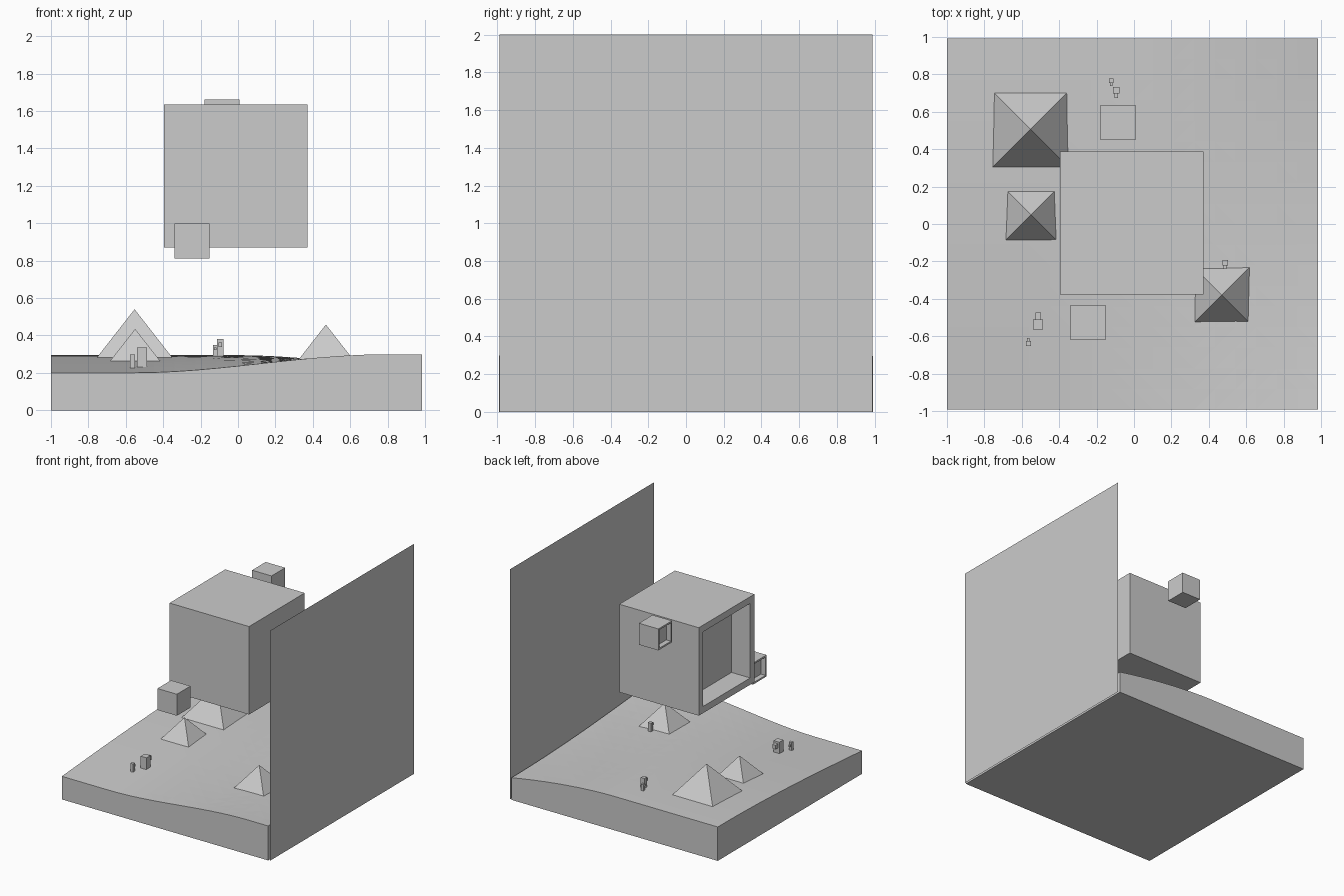
import bpy, bmesh, math
from mathutils import Vector

if "Cube" in bpy.data.objects:
    bpy.data.objects.remove(bpy.data.objects["Cube"])


def make(name, bm):
    bmesh.ops.recalc_face_normals(bm, faces=bm.faces)
    me = bpy.data.meshes.new(name)
    bm.to_mesh(me)
    bm.free()
    ob = bpy.data.objects.new(name, me)
    bpy.context.collection.objects.link(ob)
    return ob


def add_box(bm, lo, hi):
    lo, hi = Vector(lo), Vector(hi)
    verts = bmesh.ops.create_cube(bm, size=1)["verts"]
    for v in verts:
        v.co = (lo + hi) / 2 + v.co * (hi - lo)
    return verts


# Saddle-shaped terrain height
def ground_z(x, y):
    t = min(max((x + 0.55) / 1.35, 0), 1)
    front = 0.2 + 0.1 * t * t * (3 - 2 * t)
    back = 0.295 - 0.105 * max(x, 0) ** 1.75
    return front + (back - front) * math.sin(math.pi / 4 * (min(max(y, -1), 1) + 1))


# Ground slab: subdivided top, straight sides, flat bottom
X0, X1, Y, N = -1.0, 0.984, 0.992, 18
bm = bmesh.new()
bmesh.ops.create_grid(bm, x_segments=N, y_segments=N, size=1)
for v in bm.verts:
    v.co.x = X0 + (v.co.x + 1) / 2 * (X1 - X0)
    v.co.y *= Y
    v.co.z = ground_z(v.co.x, v.co.y)
bmesh.ops.triangulate(bm, faces=bm.faces[:])
rim = [e for e in bm.edges if e.is_boundary]
skirt = bmesh.ops.extrude_edge_only(bm, edges=rim)["geom"]
for g in skirt:
    if isinstance(g, bmesh.types.BMVert):
        g.co.z = 0
bmesh.ops.holes_fill(bm, edges=[e for e in bm.edges if e.is_boundary], sides=0)
make("ground", bm)

# Tall flat panel beside the ground
bm = bmesh.new()
bm.faces.new([bm.verts.new((1.0, y, z)) for y, z in
              ((-0.988, 0), (0.988, 0), (0.988, 2), (-0.988, 2))])
make("side_panel", bm)


# Floating cube with a square recess on its left face
def recessed_cube(name, center, size):
    bm = bmesh.new()
    c, h = Vector(center), Vector((size / 2,) * 3)
    add_box(bm, c - h, c + h)
    bm.normal_update()
    left = min(bm.faces, key=lambda f: f.calc_center_median().x)
    bmesh.ops.inset_region(bm, faces=[left], thickness=size * 0.108)
    ext = bmesh.ops.extrude_discrete_faces(bm, faces=[left])["faces"]
    for v in ext[0].verts:
        v.co.x += size * 0.235
    make(name, bm)


recessed_cube("large_cube", (-0.012, 0.005, 1.252), 0.765)
recessed_cube("small_cube_front", (-0.247, -0.527, 0.905), 0.187)
recessed_cube("small_cube_back", (-0.086, 0.543, 1.568), 0.187)

# Pyramids sunk slightly into the ground
for name, x, y, apex in (("large_pyramid", -0.553, 0.507, 0.54),
                         ("medium_pyramid", -0.55, 0.05, 0.435),
                         ("right_pyramid", 0.47, -0.38, 0.458)):
    base = ground_z(x, y) - 0.02
    r = (apex - base) / 1.28
    bm = bmesh.new()
    ring = [bm.verts.new((x + sx * r, y + sy * r, base))
            for sx, sy in ((-1, -1), (1, -1), (1, 1), (-1, 1))]
    tip = bm.verts.new((x, y, apex))
    bm.faces.new(ring)
    for i in range(4):
        bm.faces.new((ring[i], ring[(i + 1) % 4], tip))
    make(name, bm)

# Little figures: block body with a small block on one side (facing = y sign)
FIGURES = [(-0.513, -0.537, 0.055, 0.228, 0.335, 1),
           (-0.565, -0.64, 0.027, 0.218, 0.297, 1),
           (-0.095, 0.715, 0.036, 0.29, 0.38, -1),
           (-0.122, 0.765, 0.024, 0.29, 0.348, -1),
           (0.487, -0.207, 0.029, 0.275, 0.35, -1)]
for i, (x, y, w, z0, z1, d) in enumerate(FIGURES):
    bm = bmesh.new()
    h, n = w / 2, w * 0.27
    add_box(bm, (x - h, y - h, z0), (x + h, y + h, z1))
    ys = sorted((y + d * h, y + d * (h + w * 0.65)))
    zc = z1 - (z1 - z0) * 0.35
    add_box(bm, (x - n, ys[0], zc - n), (x + n, ys[1], zc + n * 1.4))
    make(f"figure_{i + 1}", bm)
